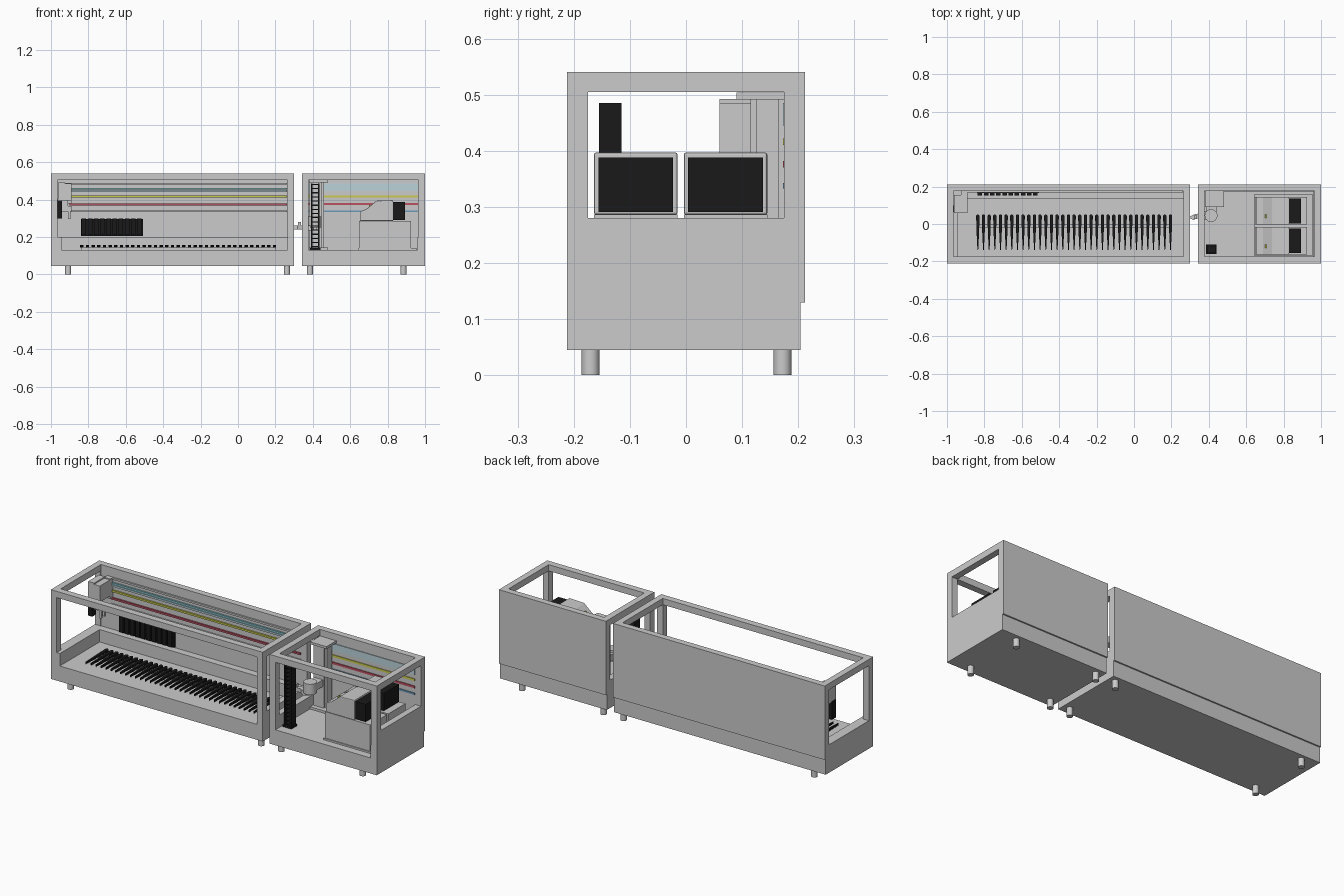
import bpy, bmesh, math

if "Cube" in bpy.data.objects:
    bpy.data.objects.remove(bpy.data.objects["Cube"])

def mat(name, c):
    m = bpy.data.materials.new(name)
    m.diffuse_color = (*c, 1)
    m.use_nodes = True
    m.node_tree.nodes["Principled BSDF"].inputs["Base Color"].default_value = m.diffuse_color
    return m

BLACK = mat("black", (0.01, 0.01, 0.01))
TEAL = mat("teal", (0.25, 0.55, 0.6))
PALE = mat("pale_blue", (0.5, 0.65, 0.7))
YELLOW = mat("yellow", (0.6, 0.6, 0.08))
RED = mat("red", (0.5, 0.08, 0.12))
BLUE = mat("blue", (0.15, 0.32, 0.48))

def finish(name, bm, m=None):
    bmesh.ops.recalc_face_normals(bm, faces=bm.faces)
    me = bpy.data.meshes.new(name)
    bm.to_mesh(me)
    bm.free()
    o = bpy.data.objects.new(name, me)
    bpy.context.collection.objects.link(o)
    if m:
        me.materials.append(m)
    return o

def add_box(bm, x0, x1, y0, y1, z0, z1):
    vs = bmesh.ops.create_cube(bm, size=1)["verts"]
    for v in vs:
        v.co = (x1 if v.co.x > 0 else x0, y1 if v.co.y > 0 else y0, z1 if v.co.z > 0 else z0)

def box(name, *d, m=None):
    bm = bmesh.new()
    add_box(bm, *d)
    return finish(name, bm, m)

def prism(bm, pts, a, b, axis):
    # extrude a 2D outline along y (pts are x,z) or z (pts are x,y)
    put = (lambda p, t: (p[0], t, p[1])) if axis == "y" else (lambda p, t: (p[0], p[1], t))
    f = bm.faces.new([bm.verts.new(put(p, a)) for p in pts])
    ex = bmesh.ops.extrude_face_region(bm, geom=[f])["geom"]
    for v in ex:
        if isinstance(v, bmesh.types.BMVert):
            v.co = put((v.co.x, v.co.z if axis == "y" else v.co.y), b)

def cyl(name, x, y, z0, z1, r, m=None):
    bpy.ops.mesh.primitive_cylinder_add(vertices=32, radius=r, depth=z1 - z0, location=(x, y, (z0 + z1) / 2))
    o = bpy.context.object
    o.name = name
    bpy.ops.object.shade_smooth_by_angle()
    if m:
        o.data.materials.append(m)
    return o

def cut(o, *d):
    c = box("cutter", *d)
    c.hide_render = True
    mod = o.modifiers.new("cut", "BOOLEAN")
    mod.operation, mod.object, mod.solver = "DIFFERENCE", c, "EXACT"
    bpy.context.view_layer.objects.active = o
    bpy.ops.object.modifier_apply(modifier="cut")
    bpy.data.objects.remove(c)

# Cabinet frames: open top and front, windowed ends, solid back
def cabinet(name, x0, x1, sill_left, sill_right):
    o = box(name, x0, x1, -0.212, 0.212, 0.045, 0.54)
    cut(o, x0 + 0.035, x1 - 0.035, -0.175, 0.177, 0.2, 0.6)       # upper cavity and open top
    cut(o, x0 + 0.035, x1 - 0.035, -0.3, 0.177, 0.2, 0.505)       # front window
    cut(o, x0 - 0.1, x0 + 0.1, -0.175, 0.175, sill_left, 0.505)   # end windows
    cut(o, x1 - 0.1, x1 + 0.1, -0.175, 0.175, sill_right, 0.505)
    cut(o, x0 - 0.1, x1 + 0.1, 0.204, 0.3, 0, 0.13)               # rear plinth recess
    return o

left = cabinet("sample_cabinet", -1, 0.3, 0.2, 0.2)
cut(left, -0.945, 0.265, -0.3, 0.137, 0.131, 0.25)
right = cabinet("analysis_cabinet", 0.343, 1, 0.2, 0.28)
cut(right, 0.378, 0.96, -0.3, 0.177, 0.131, 0.25)

for x in (-0.908, 0.262, 0.385, 0.885):
    for y in (-0.17, 0.172):
        cyl("foot", x, y, 0, 0.05, 0.016)

# Coloured rails along the back wall
for z, m in ((0.485, None), (0.458, TEAL), (0.446, PALE), (0.416, YELLOW), (0.374, RED), (0.338, None)):
    box("back_rail", -0.9, 0.263, 0.168, 0.178, z - 0.005, z + 0.005, m=m)
for z, h, m in ((0.465, 0.02, PALE), (0.416, 0.006, YELLOW), (0.376, 0.006, RED), (0.338, 0.005, BLUE)):
    box("rear_stripe", 0.378, 0.963, 0.173, 0.178, z - h, z + h, m=m)

# Row of tapered sample paddles on the floor
bm = bmesh.new()
for i in range(35):
    x = -0.835 + i * 1.03 / 34
    head = [(x + 0.009 * math.cos(a), 0.042 + 0.009 * math.sin(a)) for a in (k * math.pi / 6 for k in range(7))]
    prism(bm, head + [(x - 0.007, -0.04), (x - 0.002, -0.14), (x + 0.002, -0.14), (x + 0.007, -0.04)], 0.145, 0.156, "z")
finish("sample_paddles", bm, BLACK)
box("paddle_bed", -0.84, 0.2, -0.02, 0.0, 0.13, 0.146)

# Ribbed rack hanging on the back wall
bm = bmesh.new()
add_box(bm, -0.84, -0.508, 0.165, 0.178, 0.205, 0.295)
for i in range(10):
    x = -0.836 + i * 0.033
    add_box(bm, x, x + 0.024, 0.153, 0.17, 0.21, 0.3)
finish("wall_rack", bm, BLACK)

# Gantry carriage with gripper
bm = bmesh.new()
prism(bm, [(-0.962, 0.395), (-0.89, 0.395), (-0.89, 0.485), (-0.925, 0.485), (-0.925, 0.492), (-0.962, 0.492)], 0.06, 0.155, "y")
finish("carriage", bm)
box("carriage_mount", -0.925, -0.89, 0.15, 0.178, 0.38, 0.49)
box("carriage_motor", -0.965, -0.94, 0.065, 0.1, 0.3, 0.4, m=BLACK)
box("gripper_body", -0.945, -0.89, 0.08, 0.12, 0.335, 0.365)
box("gripper_post", -0.94, -0.91, 0.085, 0.115, 0.36, 0.4)
for y in (0.08, 0.11):
    box("gripper_finger", -0.91, -0.895, y, y + 0.01, 0.295, 0.34)

# Slotted stacker tower
bm = bmesh.new()
for x in (0.39, 0.428):
    add_box(bm, x, x + 0.008, -0.155, -0.115, 0.14, 0.485)
for i in range(16):
    z = 0.145 + i * 0.0222
    add_box(bm, 0.396, 0.43, -0.153, -0.117, z, z + 0.006)
finish("stacker_tower", bm, BLACK)
box("stacker_base", 0.385, 0.44, -0.16, -0.11, 0.131, 0.141, m=BLACK)

# Robot: column, end plates, shoulder, arm and gripper
box("robot_column", 0.382, 0.446, 0.115, 0.175, 0.131, 0.493)
for z in (0.131, 0.491):
    box("robot_end_plate", 0.38, 0.48, 0.09, 0.176, z, z + 0.013)
box("robot_guide", 0.446, 0.46, 0.125, 0.165, 0.14, 0.493)
box("robot_slide", 0.388, 0.44, 0.06, 0.118, 0.262, 0.3)
cyl("robot_shoulder", 0.412, 0.045, 0.25, 0.31, 0.034)
cyl("robot_elbow", 0.385, 0.045, 0.235, 0.262, 0.024)
bm = bmesh.new()
prism(bm, [(0.42, 0.06), (0.42, 0.03), (0.34, 0.03), (0.318, 0.022), (0.3, 0.03), (0.3, 0.04), (0.318, 0.05), (0.34, 0.055)], 0.24, 0.262, "z")
finish("robot_arm", bm)
box("robot_wrist", 0.32, 0.338, 0.028, 0.046, 0.245, 0.28)

# Two bench analysers with sloped hoods and dark screens
box("analyser_tray", 0.645, 0.955, -0.17, 0.16, 0.131, 0.14)
for y0 in (-0.164, -0.004):
    y1 = y0 + 0.149
    bm = bmesh.new()
    prism(bm, [(0.648, 0.14), (0.925, 0.14), (0.925, 0.286), (0.648, 0.286)], y0, y1, "y")
    finish("analyser_base", bm)
    bm = bmesh.new()
    prism(bm, [(0.652, 0.286), (0.652, 0.335), (0.69, 0.352), (0.74, 0.394), (0.83, 0.397), (0.83, 0.286)], y0, y1, "y")
    hood = finish("analyser_hood", bm)
    bv = hood.modifiers.new("bevel", "BEVEL")
    bv.width, bv.segments = 0.004, 2
    box("analyser_screen", 0.822, 0.892, y0 + 0.008, y1 - 0.008, 0.291, 0.388, m=BLACK)
    box("status_light", 0.7, 0.708, y0 + 0.035, y0 + 0.055, 0.355, 0.37, m=YELLOW)
